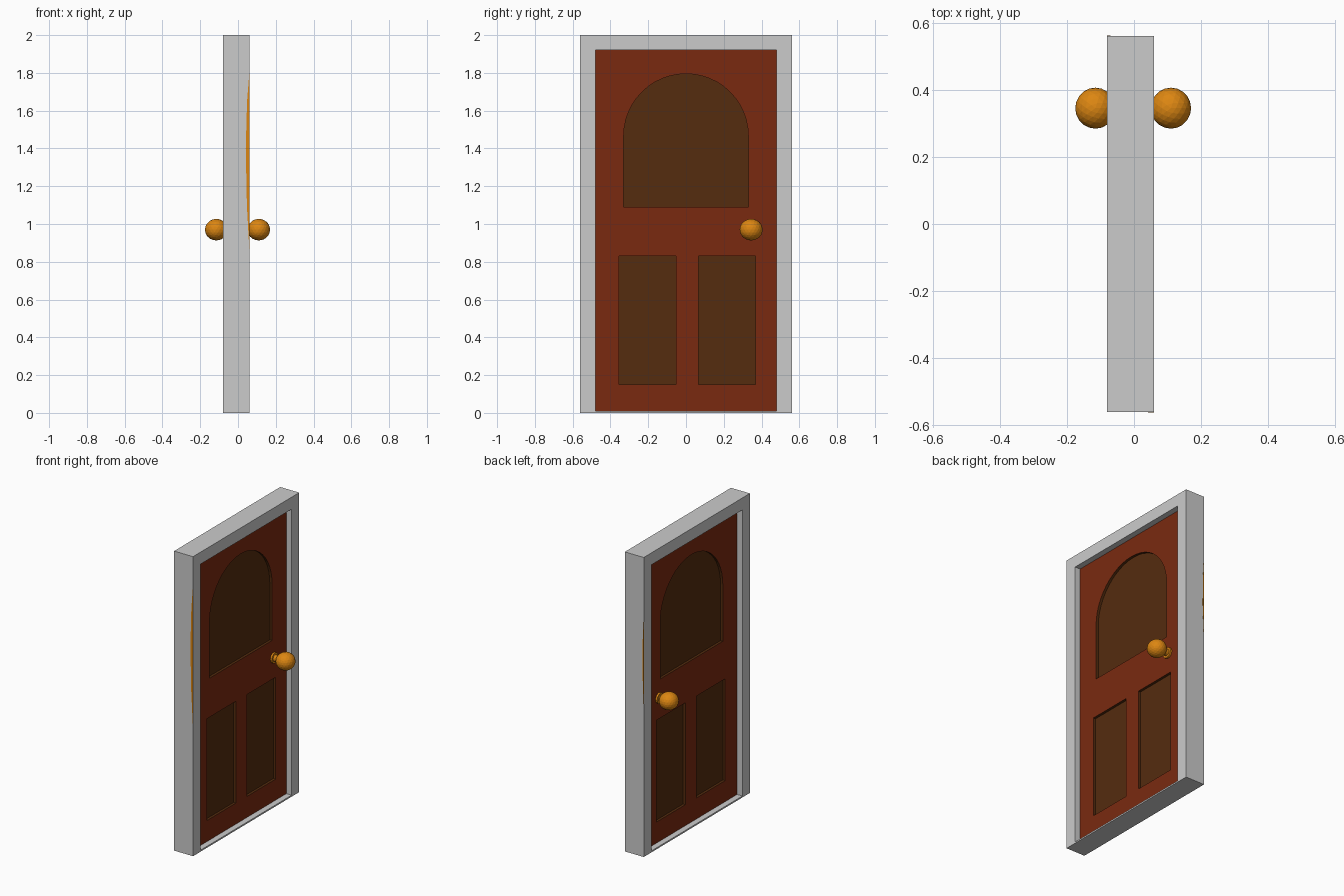
import bpy, bmesh, math
from mathutils import Matrix, Vector

if "Cube" in bpy.data.objects:
    bpy.data.objects.remove(bpy.data.objects["Cube"])


def material(name, rgb):
    m = bpy.data.materials.new(name)
    m.diffuse_color = (*rgb, 1)
    m.use_nodes = True
    m.node_tree.nodes["Principled BSDF"].inputs["Base Color"].default_value = m.diffuse_color
    return m


GREY = material("frame_grey", (0.6, 0.6, 0.6))
RED = material("red_brown_wood", (0.195, 0.023, 0.005))
BROWN = material("dark_brown_wood", (0.089, 0.025, 0.0045))
BRASS = material("brass", (0.72, 0.24, 0.006))

MID = -0.01  # x of the door's middle plane
FACE_X = Matrix(((0, 0, 1, 0), (1, 0, 0, 0), (0, 1, 0, 0), (0, 0, 0, 1)))   # outline in (y, z)
FACE_Y = Matrix(((1, 0, 0, 0), (0, 0, -1, 0), (0, 1, 0, 0), (0, 0, 0, 1)))  # outline in (x, z)


def prism(name, loops, half, offset, mats, basis=FACE_X):
    """Filled outline (later loops are holes) with a thickness of 2 * half."""
    cu = bpy.data.curves.new(name, 'CURVE')
    cu.dimensions, cu.fill_mode, cu.extrude = '2D', 'BOTH', half
    for pts in loops:
        sp = cu.splines.new('POLY')
        sp.points.add(len(pts) - 1)
        for p, (a, b) in zip(sp.points, pts):
            p.co = (a, b, 0, 1)
        sp.use_cyclic_u = True
    tmp = bpy.data.objects.new(name, cu)
    bpy.context.collection.objects.link(tmp)
    dg = bpy.context.evaluated_depsgraph_get()
    me = bpy.data.meshes.new_from_object(tmp.evaluated_get(dg))
    bpy.data.objects.remove(tmp)
    me.transform(basis @ Matrix.Translation((0, 0, offset)))
    bm = bmesh.new()
    bm.from_mesh(me)
    bmesh.ops.remove_doubles(bm, verts=bm.verts, dist=1e-5)
    bmesh.ops.recalc_face_normals(bm, faces=bm.faces)
    for f in bm.faces:
        f.smooth = False
        f.material_index = 0
    bm.to_mesh(me)
    bm.free()
    me.materials.clear()
    for m in mats:
        me.materials.append(m)
    ob = bpy.data.objects.new(name, me)
    bpy.context.collection.objects.link(ob)
    return ob


def rect(a0, a1, b0, b1):
    return [(a0, b0), (a1, b0), (a1, b1), (a0, b1)]


# Frame with thin sill
prism("door_frame", [rect(-0.56, 0.56, 0, 2), rect(-0.48, 0.48, 0.01, 1.92)],
      0.07, MID, [GREY])

# Panel outlines: arched top and two lower rectangles
arch = [(-0.33, 1.09), (0.33, 1.09)] + [
    (0.33 * math.cos(math.pi * i / 24), 1.465 + 0.33 * math.sin(math.pi * i / 24))
    for i in range(25)]
panels = {"arched_panel": arch,
          "lower_left_panel": rect(-0.355, -0.052, 0.15, 0.83),
          "lower_right_panel": rect(0.065, 0.368, 0.15, 0.83)}

# Door leaf, with the inner edges of the openings in the panel colour
leaf = prism("door_leaf", [rect(-0.48, 0.48, 0.01, 1.92), *panels.values()],
             0.031, MID, [RED, BROWN])
for p in leaf.data.polygons:
    c = p.center
    if abs(p.normal.x) < 0.5 and abs(c.y) < 0.47 and 0.02 < c.z < 1.91:
        p.material_index = 1

# Recessed panels
for name, outline in panels.items():
    prism(name, [outline], 0.014, MID, [BROWN])

# Knobs with neck and rose on both sides
for side, label, cx in ((1, "right", 0.11), (-1, "left", -0.115)):
    bm = bmesh.new()
    bmesh.ops.create_icosphere(bm, subdivisions=3, radius=1,
                               matrix=Matrix.Translation((cx, 0.345, 0.97))
                               @ Matrix.Diagonal((0.06, 0.061, 0.057, 1)))
    start = MID + side * 0.031
    for r, end in ((0.022, cx), (0.035, start + side * 0.012)):
        bmesh.ops.create_cone(bm, cap_ends=True, segments=16, radius1=r, radius2=r,
                              depth=abs(end - start),
                              matrix=Matrix.Translation(((start + end) / 2, 0.345, 0.97))
                              @ Matrix.Rotation(math.pi / 2, 4, 'Y'))
    me = bpy.data.meshes.new(label + "_knob")
    bm.to_mesh(me)
    bm.free()
    me.materials.append(BRASS)
    bpy.context.collection.objects.link(bpy.data.objects.new(label + "_knob", me))

# Thin brass strips on the frame's side edges
prism("front_edge_strip", [[(0.06, 0.86), (0.06, 1.8), (0.048, 1.65), (0.041, 1.4), (0.047, 1.1)]],
      0.001, 0.56, [BRASS], FACE_Y)
prism("back_edge_strip", [[(-0.08, 1.02), (-0.08, 1.57), (-0.072, 1.43), (-0.07, 1.25)]],
      0.001, -0.56, [BRASS], FACE_Y)
